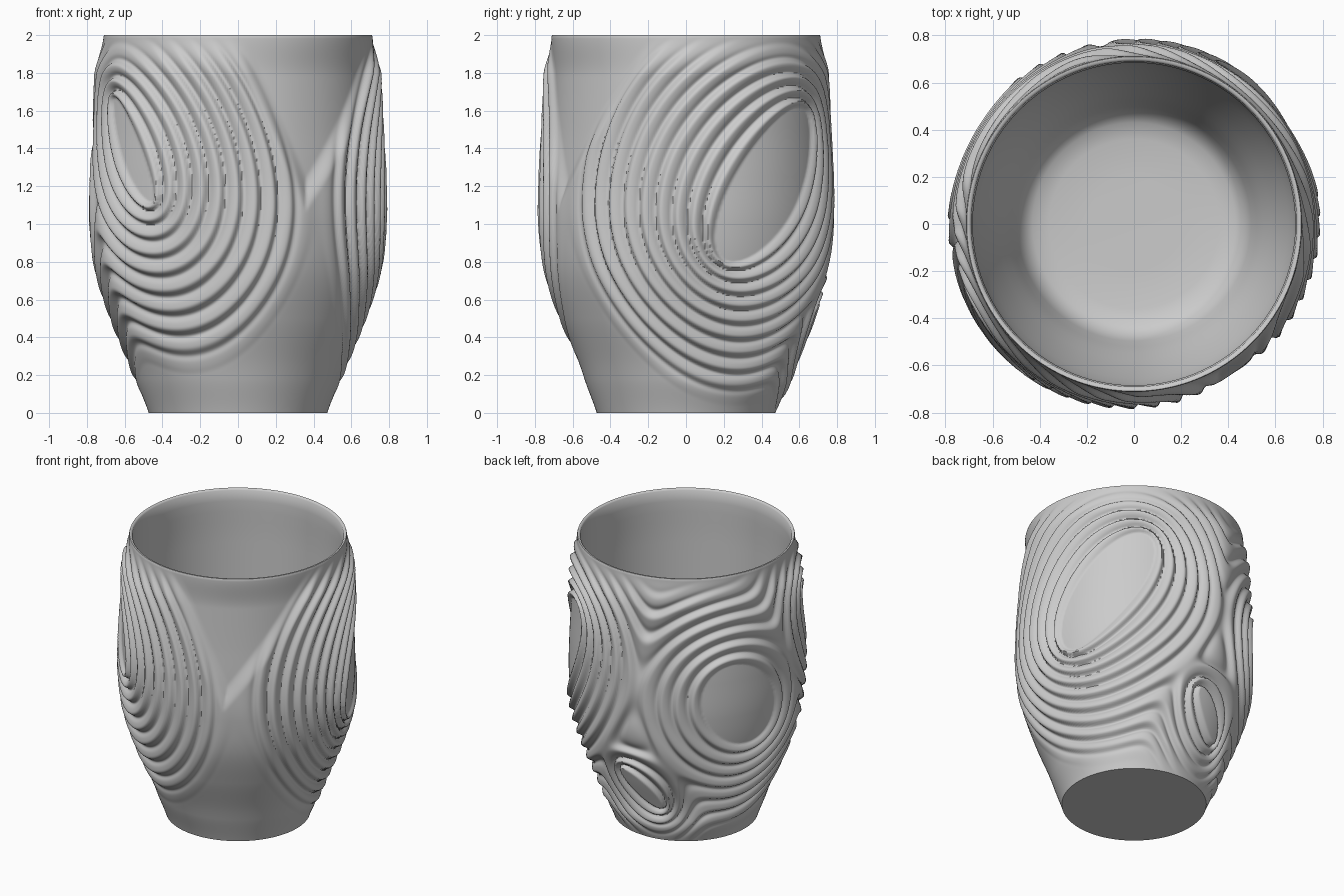
import bpy, bmesh, math

if "Cube" in bpy.data.objects:
    bpy.data.objects.remove(bpy.data.objects["Cube"])

SEG, ROWS = 420, 240
# Plain wall radius, sampled every 0.25 in height
BASE = [0.472, 0.545, 0.638, 0.712, 0.74, 0.738, 0.726, 0.718, 0.712]
R_UNROLL = 0.73
# Knots in the grain: focus (angle, z), focus (angle, z), half width,
# ring spacing, sideways squeeze, inner floor, ring offset
KNOTS = [
    ((17, 0.85), (55, 1.57), 0.25, 0.094, 1.0, -0.5, 0),     # right side
    ((210, 1.65), (233, 1.13), 0.16, 0.115, 1.35, -0.5, 0),  # front left
    ((146, 1.24), (160, 0.92), 0.25, 0.100, 1.0, 0.0, 1.5),  # back left
    ((88, 0.56), (110, 0.30), 0.06, 0.090, 1.0, 0.0, 3),     # small low knot at the back
]


def smooth(t):
    t = min(1.0, max(0.0, t))
    return t * t * (3 - 2 * t)


def base_radius(z):
    i = min(int(z / 0.25), len(BASE) - 2)
    t = z / 0.25 - i
    p1, p2 = BASE[i], BASE[i + 1]
    p0 = BASE[i - 1] if i else 2 * p1 - p2
    p3 = BASE[i + 2] if i + 2 < len(BASE) else 2 * p2 - p1
    return 0.5 * (2 * p1 + (p2 - p0) * t + (2 * p0 - 5 * p1 + 4 * p2 - p3) * t * t
                  + (3 * p1 - p0 - 3 * p2 + p3) * t ** 3)


def ring_number(deg, z):
    """Smooth minimum of the confocal-ellipse ring counts around every knot."""
    total = 0.0
    k = math.radians(1) * R_UNROLL
    for (a0, z0), (a1, z1), half, step, squeeze, low, offset in KNOTS:
        u = ((deg - (a0 + a1) / 2 + 180) % 360 - 180) * k
        v = z - (z0 + z1) / 2
        du, dz = (a1 - a0) * k / 2, (z1 - z0) / 2
        c = math.hypot(du, dz)
        along = (u * du + v * dz) / c
        across = (u * dz - v * du) / c * squeeze
        major = (math.hypot(along - c, across) + math.hypot(along + c, across)) / 2
        d = math.sqrt(max(0, major * major - c * c)) - half
        total += math.exp(-1.3 * (max(d / step, low) + offset))
    return -math.log(total) / 1.3


def wedge(deg, z):
    """Depth of the smooth V-shaped hollow at the front."""
    a = (deg - 298 + 180) % 360 - 180
    rise = z - 1.08
    inside = min(a + 36 * rise, 60 * rise - a) * math.radians(1) * R_UNROLL
    return smooth((inside + 0.02) / 0.13)


def outer_radius(deg, z):
    n = ring_number(deg, z)
    w = 2 * math.pi * n
    ridge = math.cos(w - 0.5 * math.cos(w) + 0.5)     # steep on the outer edge
    hollow = wedge(deg, z)
    window = (1 - smooth((n - 7.3) / 2.2)) * (1 - hollow)
    fade = smooth((z + 0.02) / 0.2) * smooth((2.0 - z) / 0.22)
    bulge = 0.034 * math.exp(-(max(n, 0) / 11) ** 2)
    return base_radius(z) + fade * (bulge + 0.016 * ridge * window - 0.035 * hollow)


bm = bmesh.new()
rings = []


def add_ring(z, radius):
    ring = []
    for j in range(SEG):
        deg = 360 * j / SEG
        r = radius(deg, z)
        a = math.radians(deg)
        ring.append(bm.verts.new((r * math.cos(a), r * math.sin(a), z)))
    rings.append(ring)


# Carved outer wall
for i in range(ROWS + 1):
    add_ring(1.99 * i / ROWS, outer_radius)
# Rounded lip
for r, z in ((0.709, 2.0), (0.698, 2.0), (0.690, 1.99)):
    add_ring(z, lambda d, h, r=r: r)
# Smooth inner wall down to the rounded floor
for i in range(1, 25):
    add_ring(1.99 - i * 0.075, lambda d, h: min(0.69, base_radius(h) - 0.03))
for r, z in ((0.47, 0.13), (0.43, 0.10), (0.36, 0.085), (0.2, 0.08)):
    add_ring(z, lambda d, h, r=r: r)

for lo, hi in zip(rings, rings[1:]):
    for j in range(SEG):
        k = (j + 1) % SEG
        bm.faces.new((lo[j], lo[k], hi[k], hi[j]))
bm.faces.new(rings[0][::-1])     # flat foot
bm.faces.new(rings[-1])          # inner floor

mesh = bpy.data.meshes.new("carved_cup")
bm.to_mesh(mesh)
bm.free()
cup = bpy.data.objects.new("carved_cup", mesh)
bpy.context.collection.objects.link(cup)
bpy.context.view_layer.objects.active = cup
cup.select_set(True)
bpy.ops.object.shade_smooth_by_angle(angle=math.radians(60))
